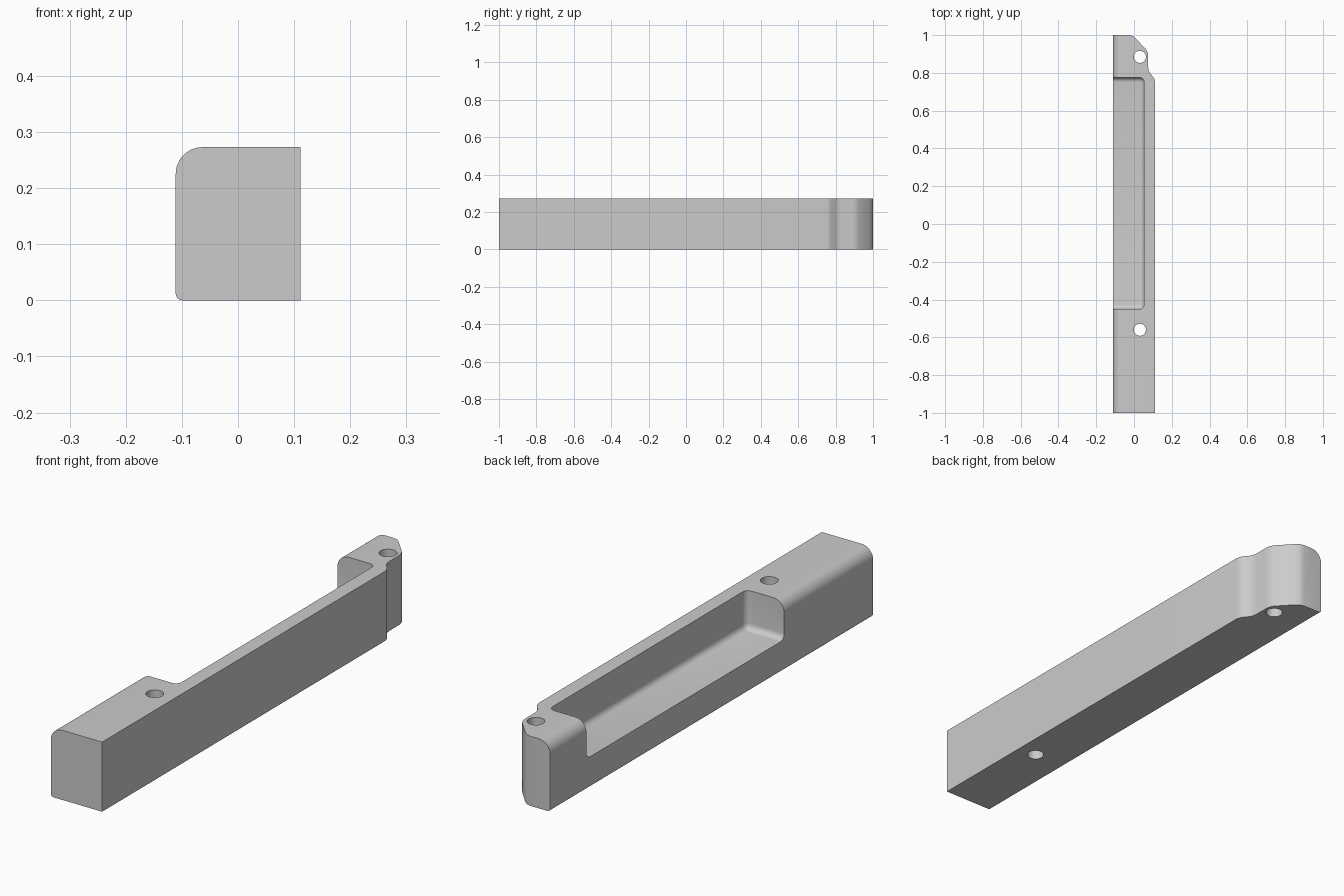
import bpy
import bmesh
from math import sin, cos, radians

default = bpy.data.objects.get("Cube")
if default:
    bpy.data.objects.remove(default, do_unlink=True)

HALF_W, HEIGHT = 0.111, 0.273

grey = bpy.data.materials.new("plain grey")
grey.use_nodes = True
grey.diffuse_color = (0.6, 0.6, 0.6, 1)
grey.node_tree.nodes["Principled BSDF"].inputs["Base Color"].default_value = (0.6, 0.6, 0.6, 1)


def make_object(name, bm):
    bmesh.ops.recalc_face_normals(bm, faces=bm.faces)
    mesh = bpy.data.meshes.new(name)
    bm.to_mesh(mesh)
    bm.free()
    mesh.materials.append(grey)
    obj = bpy.data.objects.new(name, mesh)
    bpy.context.collection.objects.link(obj)
    return obj


def prism(name, points, offset):
    """Extrude a closed 3D outline along an offset."""
    bm = bmesh.new()
    face = bm.faces.new([bm.verts.new(p) for p in points])
    extruded = bmesh.ops.extrude_face_region(bm, geom=[face])
    verts = [g for g in extruded["geom"] if isinstance(g, bmesh.types.BMVert)]
    bmesh.ops.translate(bm, verts=verts, vec=offset)
    return make_object(name, bm)


def arc(cx, cz, r, start, end, steps):
    angles = [radians(start + (end - start) * i / steps) for i in range(steps + 1)]
    return [(cx + r * cos(a), cz + r * sin(a)) for a in angles]


def combine(target, tool, operation):
    tool.hide_render = True
    mod = target.modifiers.new(operation.lower(), "BOOLEAN")
    mod.operation, mod.object, mod.solver = operation, tool, "EXACT"
    bpy.context.view_layer.objects.active = target
    bpy.ops.object.modifier_apply(modifier=mod.name)
    bpy.data.objects.remove(tool, do_unlink=True)


# Bar outline seen from above, with the stepped and chamfered rear end
outline = [(-HALF_W, -1), (HALF_W, -1), (HALF_W, 0.75), (0.109, 0.764),
           (0.103, 0.777), (0.085, 0.799), (0.078, 0.812), (0.075, 0.83),
           (0.075, 0.89), (0.073, 0.905), (0.066, 0.921), (0.008, 0.984),
           (-0.007, 0.996), (-0.025, 1), (-HALF_W, 1)]
bar = prism("bar", [(x, y, 0) for x, y in outline], (0, 0, HEIGHT))

# Rounded long edges on the open side: large on top, small below
section = [(0.3, 0), (0.3, HEIGHT)]
section += arc(-HALF_W + 0.048, HEIGHT - 0.048, 0.048, 90, 180, 12)
section += arc(-HALF_W + 0.012, 0.012, 0.012, 180, 270, 5)
combine(bar, prism("edge_rounder", [(x, -1.2, z) for x, z in section], (0, 2.4, 0)), "INTERSECT")

# Pocket with rounded floor and inner corners, open to the top and one side
lo, hi = (-0.3, -0.45, 0.121), (0.053, 0.775, 0.5)
bm = bmesh.new()
bmesh.ops.create_cube(bm, size=1)
for v in bm.verts:
    v.co = [h if c > 0 else l for c, l, h in zip(v.co, lo, hi)]
rounded = []
for e in bm.edges:
    a, b = (v.co for v in e.verts)
    on_floor = max(a.z, b.z) < 0.2
    on_wall = min(a.x, b.x) > 0
    on_top = min(a.z, b.z) > 0.4
    outer = max(a.x, b.x) < 0
    if (on_floor or on_wall) and not on_top and not outer:
        rounded.append(e)
bmesh.ops.bevel(bm, geom=rounded, offset=0.024, offset_type="OFFSET",
                segments=6, profile=0.5, affect="EDGES")
combine(bar, make_object("pocket_cutter", bm), "DIFFERENCE")

# Two vertical screw holes
for y in (0.885, -0.56):
    circle = arc(0.031, y, 0.032, 0, 360, 32)[:-1]
    combine(bar, prism("hole_cutter", [(x, v, -0.1) for x, v in circle], (0, 0, 0.6)), "DIFFERENCE")

bpy.ops.object.select_all(action="DESELECT")
bar.select_set(True)
bpy.context.view_layer.objects.active = bar
bpy.ops.object.shade_smooth_by_angle(angle=radians(32))
